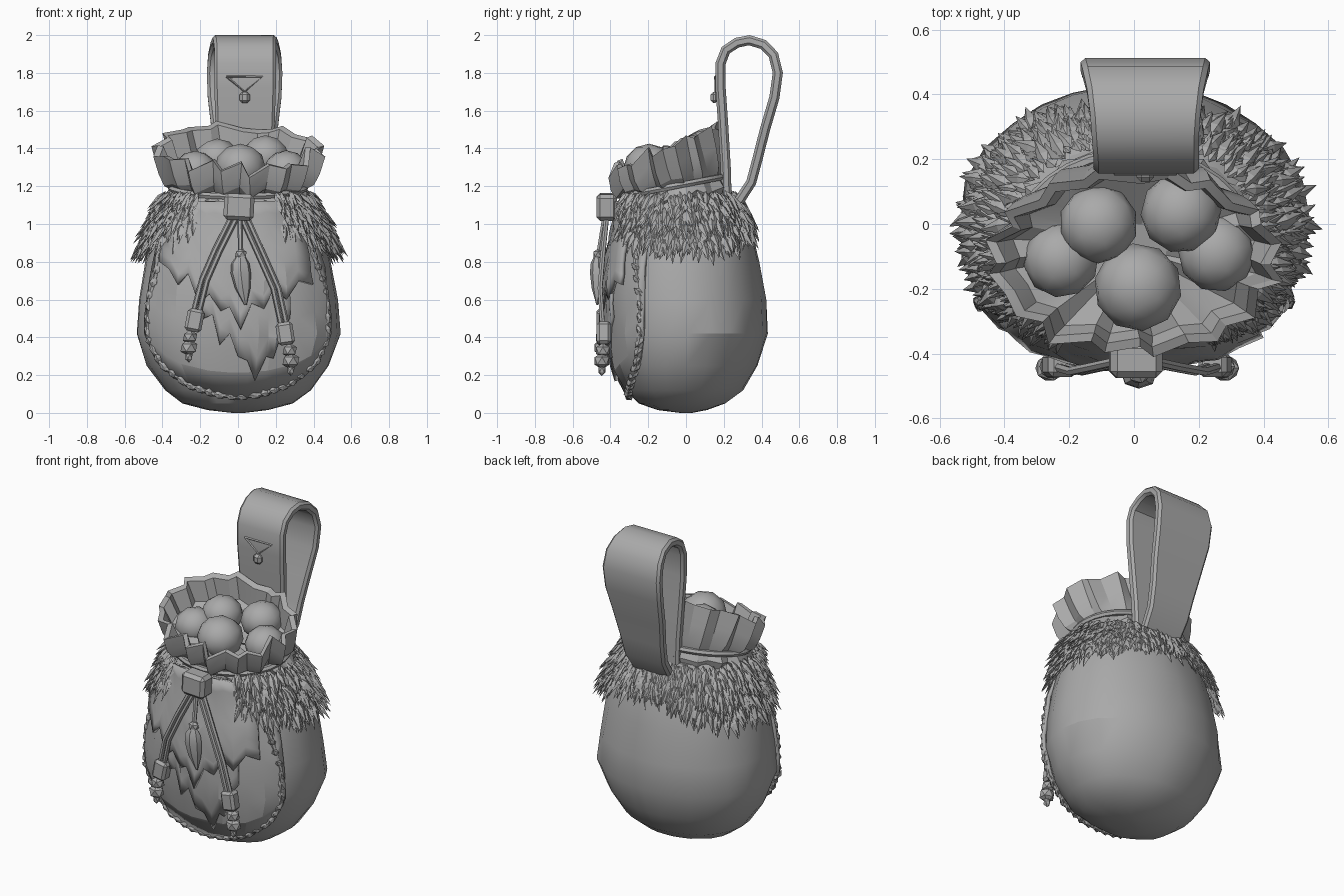
import bpy, bmesh, math, random
from mathutils import Vector, Matrix

random.seed(4)
if "Cube" in bpy.data.objects:
    bpy.data.objects.remove(bpy.data.objects["Cube"])

grey = bpy.data.materials.new("plain grey")
grey.use_nodes = True
GREY = (0.4, 0.4, 0.4, 1)
grey.diffuse_color = GREY
grey.node_tree.nodes["Principled BSDF"].inputs["Base Color"].default_value = GREY


def finish(name, bm, angle=30):
    bmesh.ops.recalc_face_normals(bm, faces=bm.faces)
    mesh = bpy.data.meshes.new(name)
    bm.to_mesh(mesh)
    bm.free()
    ob = bpy.data.objects.new(name, mesh)
    bpy.context.collection.objects.link(ob)
    mesh.materials.append(grey)
    if angle:
        bpy.ops.object.select_all(action='DESELECT')
        ob.select_set(True)
        bpy.context.view_layer.objects.active = ob
        bpy.ops.object.shade_smooth_by_angle(angle=math.radians(angle))
    return ob


def loft(bm, rows, closed=True, caps=False):
    vs = [[bm.verts.new(p) for p in row] for row in rows]
    n = len(rows[0])
    for a, b in zip(vs, vs[1:]):
        for i in range(n if closed else n - 1):
            j = (i + 1) % n
            bm.faces.new((a[i], a[j], b[j], b[i]))
    if caps:
        bm.faces.new(vs[0])
        bm.faces.new(vs[-1])


def lerp_table(table, t):
    for a, b in zip(table, table[1:]):
        if t <= b[0]:
            f = max(0, (t - a[0]) / (b[0] - a[0]))
            return [p + (q - p) * f for p, q in zip(a[1:], b[1:])]
    return table[-1][1:]


# Sack sections: height, centre y, half width, half depth
SACK = [(0, 0, .03, .03), (.015, -.02, .16, .13), (.05, -.02, .29, .23), (.12, -.01, .39, .31),
        (.25, 0, .48, .375), (.42, .012, .54, .418), (.6, .01, .525, .412), (.8, 0, .49, .385),
        (.95, 0, .45, .35), (1.08, -.015, .39, .31), (1.17, -.04, .34, .28)]


def on_sack(theta, z, off=0.0):
    # theta 0 is the front, positive towards +x; the front is a little squarer
    cy, rx, ry = lerp_table(SACK, z)
    s, c = math.sin(theta), math.cos(theta)
    n = 2.4 if c > 0 else 2.0
    r = ((abs(s) / rx) ** n + (abs(c) / ry) ** n) ** (-1 / n) + off
    return Vector((r * s, cy - r * c, z))


def circle(n):
    return [2 * math.pi * i / n for i in range(n)]


bm = bmesh.new()
loft(bm, [[on_sack(t, row[0], random.uniform(-.005, .005)) for t in circle(28)] for row in SACK], caps=True)
finish("sack_body", bm, 25)


# Layered leather on the front, each hanging from the neck to a cut lower edge
def flap(name, edge, off, top=1.12, rows=9):
    bm = bmesh.new()
    grid = []
    for k in range(rows):
        f = k / (rows - 1)
        grid.append([on_sack(u, top + (zb - top) * f, off + random.uniform(-.008, .008))
                     for u, zb in edge])
    loft(bm, grid, closed=False)
    ob = finish(name, bm, 15)
    mod = ob.modifiers.new("thickness", 'SOLIDIFY')
    mod.thickness = 0.022
    mod.offset = 0


half = [(1.12, .42), (1.05, .28), (.9, .19), (.72, .14), (.4, .1), (.15, .09)]
flap("front_panel", [(-u, z) for u, z in half] + [(u, z) for u, z in reversed(half)], .01)
flap("lower_torn_flap", [(-.5, .62), (-.4, .5), (-.3, .52), (-.22, .36), (-.1, .42), (0, .3),
                         (.12, .28), (.24, .17), (.36, .3), (.44, .29), (.52, .45), (.6, .5)], .026)
flap("upper_torn_flap", [(-.95, .8), (-.8, .76), (-.68, .68), (-.58, .74), (-.45, .58), (-.33, .63),
                         (-.2, .54), (-.1, .56), (.03, .44), (.16, .58), (.3, .55), (.42, .66),
                         (.55, .6), (.7, .7), (.85, .68)], .04)

# Seam laced around the front panel
SEAM = [(.85, 1.1), (1.0, .8), (1.08, .6), (1.08, .4), (1.0, .26), (.75, .15), (.4, .1), (0, .085)]
seam = [on_sack(u, z, .015) for u, z in SEAM]
seam += [Vector((-p.x, p.y, p.z)) for p in reversed(seam[:-1])]


def tube(name, points, radius, sides=6):
    bm = bmesh.new()
    rows = []
    for i, p in enumerate(points):
        d = (points[min(i + 1, len(points) - 1)] - points[max(i - 1, 0)]).normalized()
        a = d.cross(Vector((0.1, 1, 0.05))).normalized()
        b = d.cross(a)
        rows.append([p + (a * math.cos(t) + b * math.sin(t)) * radius for t in circle(sides)])
    loft(bm, rows, caps=True)
    return finish(name, bm, 40)


tube("seam_cord", seam, .014)
bm = bmesh.new()
for a, b in zip(seam, seam[1:]):
    count = max(2, round((b - a).length / .06))
    for k in range(count):
        p = a.lerp(b, (k + .5) / count)
        rot = (b - a).to_track_quat('Z', 'Y').to_matrix().to_4x4()
        m = Matrix.Translation(p) @ rot @ Matrix.Rotation(random.uniform(.3, .8), 4, 'Y')
        bmesh.ops.create_icosphere(bm, subdivisions=1, radius=1,
                                   matrix=m @ Matrix.Diagonal((.018, .024, .04, 1)))
finish("seam_stitches", bm, 0)


# Gathered ruffled mouth: half width, half depth, centre y, height, tilt, pleat depth
MOUTH = [(.34, .27, -.05, 1.08, .1, 0), (.38, .295, -.055, 1.15, .15, .06), (.35, .268, -.06, 1.2, .2, .02),
         (.385, .288, -.075, 1.24, .26, .05), (.41, .292, -.095, 1.31, .34, .06),
         (.437, .285, -.115, 1.405, .43, .06), (.405, .255, -.115, 1.4, .42, .06),
         (.36, .24, -.1, 1.3, .3, .05), (.1, .08, -.08, 1.25, .2, 0)]
pleats = [random.uniform(-.6, .6) + (.8 if i % 2 else -.8) for i in range(32)]
lifts = [random.uniform(-1, 1) for _ in pleats]
bm = bmesh.new()
rows = []
for rx, ry, cy, z, tilt, fold in MOUTH:
    ring = []
    for t, p, lift in zip(circle(len(pleats)), pleats, lifts):
        k = 1 + fold * p
        turn = t + .06 * lift * (z - 1.08) / .3
        y = -ry * k * math.cos(turn)
        ring.append(Vector((rx * k * math.sin(turn), cy + y, z + tilt * y + fold * (lift * .4 - p * .2))))
    rows.append(ring)
loft(bm, rows, caps=True)
finish("ruffled_mouth", bm, 20)

# Drawstring around the neck
bm = bmesh.new()
loft(bm, [[Vector(((.36 + .018 * math.cos(a)) * math.sin(t),
                   -.06 - (.278 + .018 * math.cos(a)) * math.cos(t),
                   1.2 - .055 * math.cos(t) + .018 * math.sin(a))) for t in circle(32)]
          for a in circle(6) + [2 * math.pi]])
bmesh.ops.remove_doubles(bm, verts=bm.verts, dist=.0005)
finish("neck_drawstring", bm, 40)

# Round contents: x, y, z, radius
for i, (x, y, z, r) in enumerate([(-.11, 0, 1.34, .122), (.145, .035, 1.355, .125), (.012, -.195, 1.3, .136),
                                  (-.225, -.11, 1.28, .117), (.255, -.09, 1.28, .12)]):
    bm = bmesh.new()
    m = Matrix.Translation((x, y, z)) @ Matrix.Rotation(i, 4, 'Z') @ Matrix.Diagonal((1, 1, .92, 1))
    bmesh.ops.create_icosphere(bm, subdivisions=2, radius=r, matrix=m)
    finish(f"round_content_{i + 1}", bm, 40)


# Fur collar: an under-layer and many downward tufts, open at the front
def fur_low(theta):
    return 1.04 - .15 * max(0, math.sin(abs(theta) * .95)) ** 2


bm = bmesh.new()
angles = [.66 + (2 * math.pi - 1.32) * i / 36 for i in range(37)]
loft(bm, [[on_sack(t, 1.15 + (fur_low(min(t, 2 * math.pi - t)) - 1.15) * f, off) for t in angles]
          for f, off in ((0, .0), (.25, .022), (.7, .022), (1, -.01))], closed=False)
finish("fur_underlayer", bm, 40)
bm = bmesh.new()
for i in range(1300):
    t = random.choice((-1, 1)) * random.uniform(.6, math.pi)
    low = fur_low(t) - .01
    z = random.uniform(low, 1.18)
    thick = .5 + .5 * abs(math.sin(t))
    root = on_sack(t, z, random.uniform(.01, .05) * thick)
    out = Vector((math.sin(t), -math.cos(t), 0))
    side = Vector((math.cos(t), math.sin(t), 0))
    spread = random.uniform(.3, .75) + .5 * (z - low) / (1.18 - low)
    d = (out * spread * thick + side * random.uniform(-.4, .4) - Vector((0, 0, 1))).normalized()
    size = random.uniform(.08, .14)
    nor = d.cross(side).normalized()
    wid = d.cross(nor) * size * .17
    mid = root + d * size * .35
    ring = [bm.verts.new(p) for p in (mid + wid, mid + nor * size * .1, mid - wid, mid - nor * size * .1)]
    for end in (root, root + d * size):
        v = bm.verts.new(end)
        for k in range(4):
            bm.faces.new((ring[k], ring[(k + 1) % 4], v))
finish("fur_tufts", bm, 0)

# Belt loop: centre line y, z, left edge, right edge
LOOP = [(.215, 1.12, -.11, .18), (.21, 1.3, -.11, .185), (.195, 1.55, -.12, .195), (.183, 1.72, -.125, .2),
        (.183, 1.85, -.125, .2), (.21, 1.92, -.125, .2), (.27, 1.96, -.13, .2), (.335, 1.973, -.135, .205),
        (.41, 1.95, -.145, .215), (.463, 1.895, -.158, .228), (.486, 1.8, -.165, .235), (.468, 1.67, -.16, .23),
        (.418, 1.5, -.14, .21), (.38, 1.35, -.118, .19), (.345, 1.22, -.105, .18), (.28, 1.12, -.1, .17)]
bm = bmesh.new()
rows = []
for i, (y, z, xl, xr) in enumerate(LOOP):
    a, b = LOOP[max(i - 1, 0)], LOOP[min(i + 1, len(LOOP) - 1)]
    n = Vector((0, -(b[1] - a[1]), b[0] - a[0])).normalized() * .027
    c = Vector((0, y, z))
    rows.append([c + n * s + Vector((x, 0, 0)) for x, s in
                 ((xl, .5), (xl + .015, 1), (xr - .015, 1), (xr, .5),
                  (xr, -.5), (xr - .015, -1), (xl + .015, -1), (xl, -.5))])
loft(bm, rows, caps=True)
finish("belt_loop", bm, 35)
tube("loop_stitching", [Vector(p) for p in ((-.06, .155, 1.78), (.13, .155, 1.78), (.035, .158, 1.7),
                                            (-.06, .155, 1.78))], .006, 4)


def block(name, centre, size, tilt=0.0, bevel=.015):
    bm = bmesh.new()
    m = Matrix.Translation(centre) @ Matrix.Rotation(tilt, 4, 'Y') @ Matrix.Diagonal((*size, 1))
    bmesh.ops.create_cube(bm, size=1, matrix=m)
    bmesh.ops.bevel(bm, geom=bm.edges[:], offset=bevel, segments=1, affect='EDGES')
    finish(name, bm, 0)


def bead(name, centre, size):
    bm = bmesh.new()
    bmesh.ops.create_icosphere(bm, subdivisions=1, radius=1,
                               matrix=Matrix.Translation(centre) @ Matrix.Diagonal((*size, 1)))
    finish(name, bm, 0)


block("loop_stud", (.035, .15, 1.67), (.055, .04, .06))
block("drawstring_toggle", (.005, -.42, 1.09), (.16, .11, .14), .05, .02)

# Hanging cords with end beads
for side, path, tilt in (("right", ((-.02, 1.04), (-.11, .86), (-.18, .7), (-.23, .5)), .2),
                         ("left", ((.03, 1.04), (.12, .84), (.2, .66), (.25, .43)), -.15)):
    for k, shift in enumerate((-.014, .016)):
        tube(f"{side}_cord_{k + 1}", [Vector((x + shift, y, z))
                                      for (x, z), y in zip(path, (-.42, -.44, -.455, -.44))], .014)
    x, z = path[-1]
    block(f"{side}_cord_clasp", (x, -.435, z - .01), (.09, .075, .12), tilt)
    out = math.copysign(.03, x)
    bead(f"{side}_upper_bead", (x + out * .8, -.44, z - .1), (.042, .042, .04))
    bead(f"{side}_lower_bead", (x + out, -.445, z - .155), (.05, .045, .045))
    bead(f"{side}_cord_tip", (x + out, -.445, z - .2), (.022, .022, .035))

# Central cord and tooth pendant
tube("pendant_cord", [Vector((.01, -.43, 1.04)), Vector((.015, -.465, .82))], .014)
bead("pendant_ring", (.015, -.465, .84), (.035, .03, .03))
bm = bmesh.new()
loft(bm, [[Vector((x + r * math.sin(t), -.47 - .7 * r * math.cos(t), z)) for t in circle(7)]
          for z, x, r in ((.83, .015, .025), (.79, .012, .05), (.74, .015, .055),
                          (.66, .025, .042), (.57, .04, .006))], caps=True)
finish("tooth_pendant", bm, 25)
